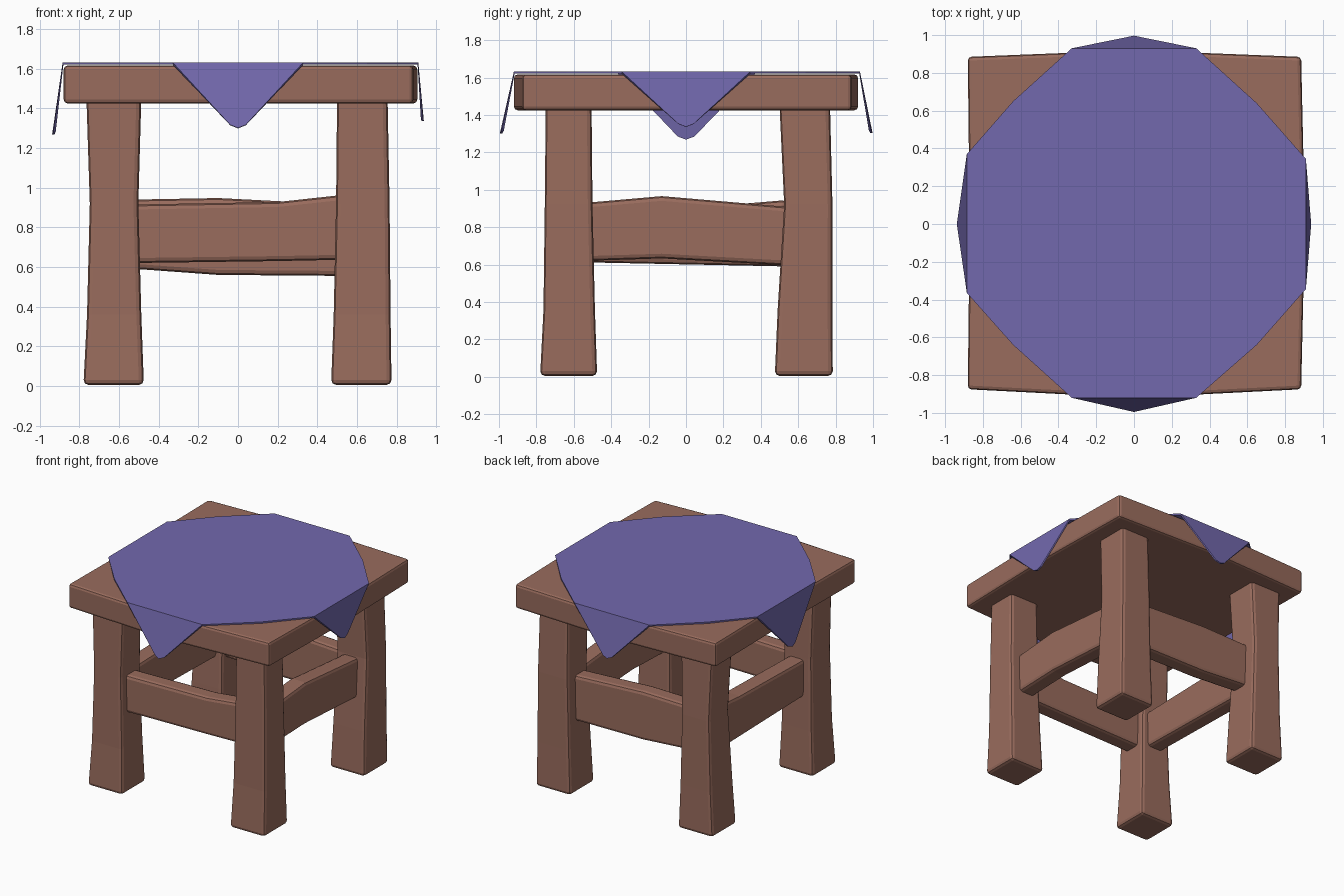
import bpy, bmesh

if "Cube" in bpy.data.objects:
    bpy.data.objects.remove(bpy.data.objects["Cube"])


def material(name, rgb):
    m = bpy.data.materials.new(name)
    m.diffuse_color = (*rgb, 1)
    m.use_nodes = True
    m.node_tree.nodes["Principled BSDF"].inputs["Base Color"].default_value = m.diffuse_color
    return m


WOOD = material("wood", (0.32, 0.15, 0.11))
CLOTH = material("cloth", (0.17, 0.14, 0.42))


def finish(name, bm, mat):
    me = bpy.data.meshes.new(name)
    bm.to_mesh(me)
    bm.free()
    me.materials.append(mat)
    ob = bpy.data.objects.new(name, me)
    bpy.context.collection.objects.link(ob)
    return ob


def loft(name, rings, bevel):
    """Closed solid through a list of point rings, with bevelled edges."""
    bm = bmesh.new()
    rows = [[bm.verts.new(p) for p in ring] for ring in rings]
    n = len(rows[0])
    for a, b in zip(rows, rows[1:]):
        for i in range(n):
            j = (i + 1) % n
            bm.faces.new((a[i], a[j], b[j], b[i]))
    bm.faces.new(rows[0])
    bm.faces.new(rows[-1])
    bmesh.ops.recalc_face_normals(bm, faces=bm.faces[:])
    ob = finish(name, bm, WOOD)
    mod = ob.modifiers.new("bevel", "BEVEL")
    mod.width = bevel
    mod.segments = 2
    mod.limit_method = "ANGLE"
    mod.angle_limit = 0.6
    return ob


# Table top: slightly bowed slab
outline = [(-0.88, -0.875), (0, -0.92), (0.885, -0.875), (0.905, 0),
           (0.885, 0.885), (0, 0.92), (-0.88, 0.885), (-0.87, 0)]
loft("table_top", [[(x, y, z) for x, y in outline] for z in (1.425, 1.617)], 0.02)

# Legs: inner and outer distance from centre at each height, for x and y
HEIGHTS = (0.005, 0.36, 0.92, 1.45)
LEFT_X = ((0.475, 0.78), (0.488, 0.762), (0.503, 0.748), (0.488, 0.765))
RIGHT_X = ((0.47, 0.775), (0.483, 0.77), (0.495, 0.765), (0.5, 0.755))
FRONT_Y = ((0.475, 0.78), (0.487, 0.762), (0.5, 0.755), (0.505, 0.75))
BACK_Y = ((0.475, 0.785), (0.49, 0.782), (0.525, 0.783), (0.5, 0.77))
for sx, side, xs in ((-1, "left", LEFT_X), (1, "right", RIGHT_X)):
    for sy, end, ys in ((-1, "front", FRONT_Y), (1, "back", BACK_Y)):
        rings = []
        for z, (x0, x1), (y0, y1) in zip(HEIGHTS, xs, ys):
            rings.append([(sx * x0, sy * y0, z), (sx * x1, sy * y0, z),
                          (sx * x1, sy * y1, z), (sx * x0, sy * y1, z)])
        loft(f"{end}_{side}_leg", rings, 0.025)

# Rails: (position along, bottom, top) stations
RAILS = {
    "front_rail": ("x", -1, [(-0.54, 0.62, 0.915), (0.2, 0.63, 0.928), (0.54, 0.637, 0.965)]),
    "back_rail": ("x", 1, [(-0.54, 0.592, 0.94), (-0.1, 0.56, 0.948), (0.54, 0.555, 0.915)]),
    "right_rail": ("y", 1, [(-0.54, 0.62, 0.93), (-0.13, 0.633, 0.966), (0.56, 0.595, 0.907)]),
    "left_rail": ("y", -1, [(-0.54, 0.612, 0.905), (0.3, 0.595, 0.925), (0.54, 0.59, 0.945)]),
}
for name, (axis, side, stations) in RAILS.items():
    rings = []
    for t, lo, hi in stations:
        ring = [(side * d, z) for d, z in ((0.55, lo), (0.685, lo), (0.685, hi), (0.55, hi))]
        rings.append([(t, d, z) if axis == "x" else (d, t, z) for d, z in ring])
    loft(name, rings, 0.025)

# Cloth: twelve-sided sheet with four pointed flaps folded over the edges
ZC = 1.633
rim = [(-0.33, -0.92), (0.33, -0.92), (0.65, -0.64), (0.91, -0.345),
       (0.91, 0.345), (0.65, 0.64), (0.33, 0.93), (-0.33, 0.93),
       (-0.64, 0.65), (-0.885, 0.37), (-0.885, -0.365), (-0.64, -0.64)]
FLAPS = {0: (0, -0.995, 1.302), 3: (0.938, 0, 1.337),
         6: (0, 0.997, 1.305), 9: (-0.938, 0, 1.27)}
bm = bmesh.new()
sheet = [bm.verts.new((x, y, ZC)) for x, y in rim]
bm.faces.new(sheet)
for i, tip in FLAPS.items():
    a, b = sheet[i], sheet[i + 1]
    t = bm.verts.new(tip)
    near = []
    for v in (a, b):
        p = t.co.lerp(v.co, 0.12)
        p.z = tip[2] + 0.016
        near.append(bm.verts.new(p))
    bm.faces.new((b, a, near[0], t, near[1]))
bmesh.ops.recalc_face_normals(bm, faces=bm.faces[:])
bm.faces.ensure_lookup_table()
if bm.faces[0].normal.z < 0:
    bmesh.ops.reverse_faces(bm, faces=bm.faces[:])
cloth = finish("cloth", bm, CLOTH)
sol = cloth.modifiers.new("thickness", "SOLIDIFY")
sol.thickness = 0.012
sol.offset = -1
